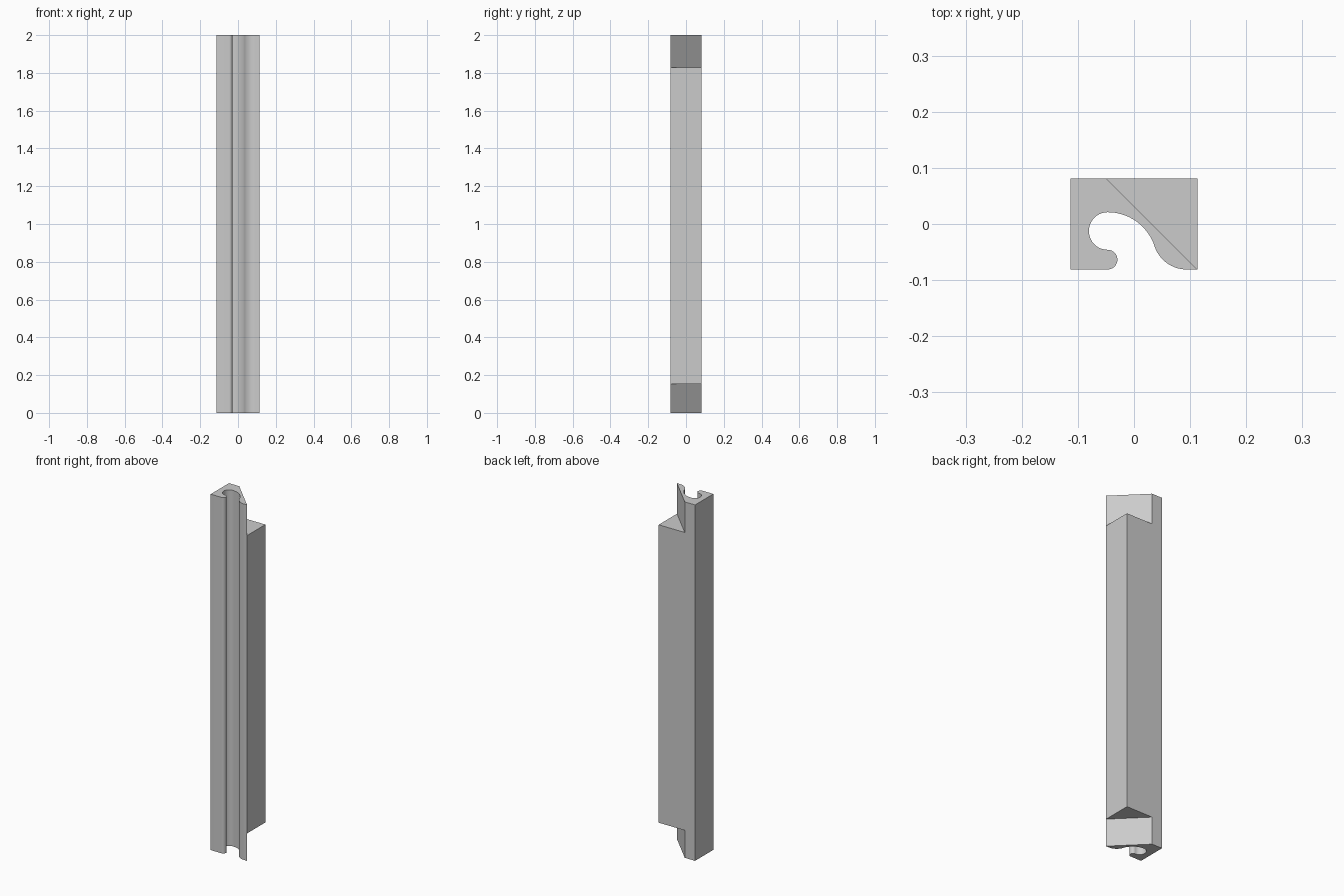
import bpy, bmesh, math

if "Cube" in bpy.data.objects:
    bpy.data.objects.remove(bpy.data.objects["Cube"])

W, D = 0.113, 0.081                  # half width and half depth
LEVELS = [0.0, 0.154, 1.828, 2.0]    # bottom, lower notch, upper notch, top


def arc(cx, cy, r, a0, a1, n):
    """Points on an arc, without its first point."""
    out = []
    for i in range(1, n + 1):
        a = math.radians(a0 + (a1 - a0) * i / n)
        out.append((cx + r * math.cos(a), cy + r * math.sin(a)))
    return out


# Cross-section: rounded hook lip, round bore, long sweep, concave foot
R1, R2 = 0.088, 0.06
x1, y1, y2 = -0.047, 0.021 - R1, -D + R2
x2 = x1 + math.sqrt((R1 + R2) ** 2 - (y2 - y1) ** 2)
turn = math.degrees(math.asin((y2 - y1) / (R1 + R2)))

profile = [(-W, -D), (x1, -D)]
profile += arc(x1, -0.0635, 0.0175, -90, 90, 14)
profile += arc(x1, -0.0125, 0.0335, 270, 90, 22)
profile += arc(x1, y1, R1, 90, turn, 18)
profile += arc(x2, y2, R2, 180 + turn, 270, 16)
diag = len(profile)                  # the diagonal edge starts here
profile += [(W, -D), (-0.049, D), (-W, D)]

bm = bmesh.new()
rings = [[bm.verts.new((x, y, z)) for x, y in profile] for z in LEVELS]
n = len(profile)

# Walls, left open where the corner wedge joins the diagonal
for s in range(3):
    for i in range(n):
        if s == 1 and i == diag:
            continue
        j = (i + 1) % n
        a, b = rings[s], rings[s + 1]
        bm.faces.new((a[i], a[j], b[j], b[i]))
bm.faces.new(rings[0][::-1])
bm.faces.new(rings[3])

# Corner wedge between the two notches
lo, hi = (bm.verts.new((W, D, z)) for z in LEVELS[1:3])
f0, k0 = rings[1][diag], rings[1][diag + 1]
f1, k1 = rings[2][diag], rings[2][diag + 1]
bm.faces.new((f0, lo, hi, f1))
bm.faces.new((lo, k0, k1, hi))
bm.faces.new((f0, k0, lo))
bm.faces.new((f1, hi, k1))
bmesh.ops.recalc_face_normals(bm, faces=bm.faces)

mesh = bpy.data.meshes.new("hooked_post")
bm.to_mesh(mesh)
bm.free()
post = bpy.data.objects.new("hooked_post", mesh)
bpy.context.collection.objects.link(post)

mat = bpy.data.materials.new("light grey")
mat.diffuse_color = (0.6, 0.6, 0.6, 1)
mat.use_nodes = True
mat.node_tree.nodes["Principled BSDF"].inputs["Base Color"].default_value = mat.diffuse_color
mesh.materials.append(mat)

bpy.context.view_layer.objects.active = post
post.select_set(True)
bpy.ops.object.shade_smooth_by_angle(angle=math.radians(30))
